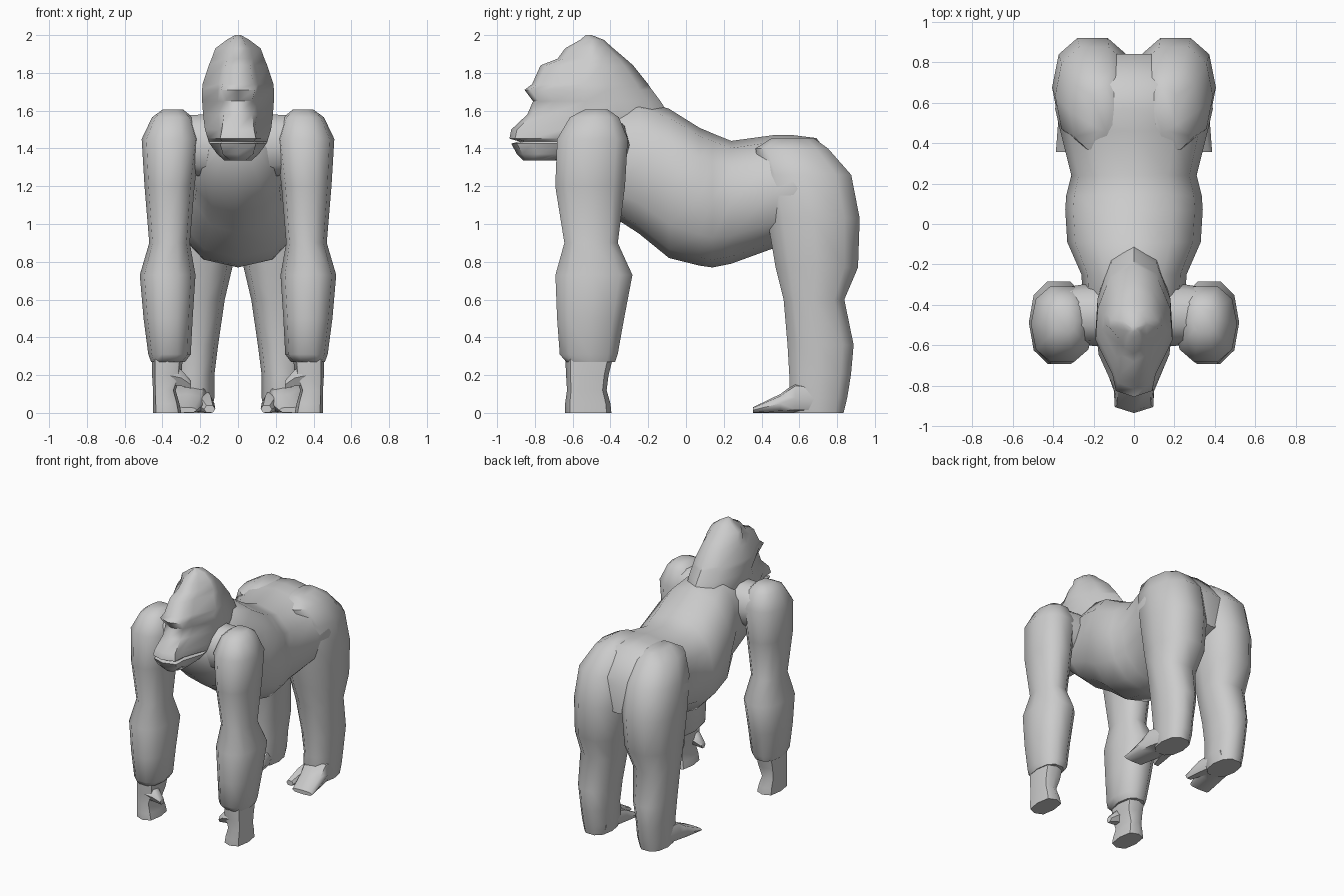
import bpy, bmesh
from math import sin, cos, pi, radians, copysign
from mathutils import Vector


def loft(name, rings, mirror=False):
    """Skin a list of closed rings, cap both ends, optionally mirror in x."""
    bm = bmesh.new()
    loops = [[bm.verts.new(p) for p in r] for r in rings]
    n = len(loops[0])
    for a, b in zip(loops, loops[1:]):
        for i in range(n):
            j = (i + 1) % n
            bm.faces.new((a[i], a[j], b[j], b[i]))
    bm.faces.new(loops[0])
    bm.faces.new(loops[-1])
    bmesh.ops.recalc_face_normals(bm, faces=bm.faces)
    me = bpy.data.meshes.new(name)
    bm.to_mesh(me)
    bm.free()
    ob = bpy.data.objects.new(name, me)
    bpy.context.collection.objects.link(ob)
    bpy.ops.object.select_all(action='DESELECT')
    ob.select_set(True)
    bpy.context.view_layer.objects.active = ob
    bpy.ops.object.shade_smooth_by_angle(angle=radians(50))
    if mirror:
        ob.modifiers.new("Mirror", 'MIRROR').use_axis[0] = True
    return ob


def oval(n, p):
    """Unit superellipse outline; p=2 is round, larger is squarer."""
    for i in range(n):
        c, s = cos(2 * pi * i / n), sin(2 * pi * i / n)
        yield copysign(abs(c) ** (2 / p), c), copysign(abs(s) ** (2 / p), s)


def limb_ring(z, x0, x1, y0, y1, n=10, p=2.4):
    """Horizontal ring filling a box in x and y."""
    return [((x0 + x1) / 2 + u * (x1 - x0) / 2, (y0 + y1) / 2 + v * (y1 - y0) / 2, z)
            for u, v in oval(n, p)]


def body_ring(y, z0, z1, w, xc=0, n=12, p=2.3):
    """Upright ring facing along y."""
    return [(xc + u * w, y, (z0 + z1) / 2 + v * (z1 - z0) / 2) for u, v in oval(n, p)]


# Torso from chest to rump: y, bottom, top, half width
torso = [(-.64, 1.36, 1.48, .10), (-.56, 1.19, 1.56, .21), (-.42, 1.06, 1.61, .25),
         (-.25, .95, 1.66, .26), (-.09, .82, 1.61, .33), (.07, .78, 1.51, .34),
         (.14, .77, 1.48, .335), (.24, .79, 1.44, .31), (.46, .87, 1.47, .365),
         (.57, .90, 1.47, .39), (.69, .93, 1.455, .36), (.84, 1.0, 1.27, .22)]
loft("torso", [body_ring(*r) for r in torso])

# Shoulder girdle running across x: x, centre z, half depth, half height
girdle = [(-.38, 1.42, .13, .14), (-.26, 1.42, .15, .165), (0, 1.40, .16, .19),
          (.26, 1.42, .15, .165), (.38, 1.42, .13, .14)]
loft("shoulders", [[(x, -.45 + u * hy, zc + v * hz) for u, v in oval(10, 2.2)]
                   for x, zc, hy, hz in girdle])


def head_ring(z, yf, m, w, yb):
    """Head slice: narrow muzzle in front, wide cheeks, tapering nape."""
    L = yb - yf
    half = [(m, yf + min(.03, .1 * L)), (max(m * 1.05, .56 * w), yf + min(.11, .25 * L)),
            (w, yf + min(.28, .5 * L)), (.95 * w, yf + .65 * L), (.6 * w, yb - .1 * L)]
    pts = [(0, yf)] + half + [(0, yb)] + [(-x, y) for x, y in reversed(half)]
    return [(x, y, z) for x, y in pts]


# Head with jaw, lips, nose, brow and crest: z, front y, muzzle width, width, back y
head = [(1.335, -.86, .04, .07, -.70), (1.37, -.895, .08, .11, -.45),
        (1.425, -.925, .095, .15, -.10), (1.438, -.885, .085, .155, -.08),
        (1.452, -.935, .095, .16, -.06), (1.50, -.925, .085, .175, -.04),
        (1.58, -.84, .075, .185, -.09), (1.65, -.81, .075, .19, -.135),
        (1.71, -.855, .09, .19, -.18), (1.74, -.815, .08, .188, -.20),
        (1.84, -.77, .065, .155, -.28), (1.875, -.68, .06, .14, -.32),
        (1.93, -.64, .045, .12, -.385), (1.975, -.56, .03, .06, -.435),
        (2.0, -.53, .01, .015, -.50)]
loft("head", [head_ring(*r) for r in head])

# Arm down to the wrist: z, inner x, outer x, front y, back y
arm = [(1.605, .29, .40, -.54, -.41), (1.565, .24, .455, -.62, -.35),
       (1.45, .20, .51, -.69, -.30), (1.20, .23, .495, -.70, -.315),
       (.90, .255, .47, -.65, -.355), (.73, .225, .52, -.70, -.275),
       (.50, .24, .50, -.69, -.32), (.31, .25, .475, -.675, -.355),
       (.27, .28, .46, -.64, -.37)]
loft("arm", [limb_ring(*r) for r in arm], True)

# Knuckled hand and inward thumb
hand = [(.32, .29, .455, -.64, -.38), (.20, .30, .455, -.635, -.41),
        (.12, .33, .45, -.63, -.42), (.05, .31, .45, -.64, -.40), (0, .30, .45, -.64, -.395)]
loft("hand", [limb_ring(*r, n=8, p=3) for r in hand], True)
thumb = [(.37, .20, .06), (.30, .185, .05), (.25, .15, .025)]
loft("thumb", [[(x, -.57 + u * r, z + v * r) for u, v in oval(6, 2)]
               for x, z, r in thumb], True)

# Leg with buttock: z, inner x, outer x, front y, back y
leg = [(1.455, .10, .22, .45, .68), (1.40, .03, .32, .36, .76),
       (1.26, .005, .39, .38, .885), (1.03, .005, .405, .42, .93),
       (.77, .03, .395, .465, .92), (.60, .07, .38, .51, .845),
       (.36, .105, .365, .53, .895), (.20, .125, .35, .54, .88),
       (.08, .125, .345, .54, .86), (0, .14, .335, .56, .84)]
loft("leg", [limb_ring(*r) for r in leg], True)

# Foot and spread big toe
foot = [(.78, 0, .14, .09), (.58, 0, .16, .105), (.50, 0, .10, .10), (.355, 0, .03, .085)]
loft("foot", [body_ring(y, a, b, w, .225 + .18 * (.78 - y), 8, 3) for y, a, b, w in foot], True)
toe = [(.64, 0, .13, .06, .20), (.53, 0, .10, .05, .175), (.42, 0, .04, .03, .15)]
loft("big_toe", [body_ring(*r, n=6, p=2.5) for r in toe], True)
